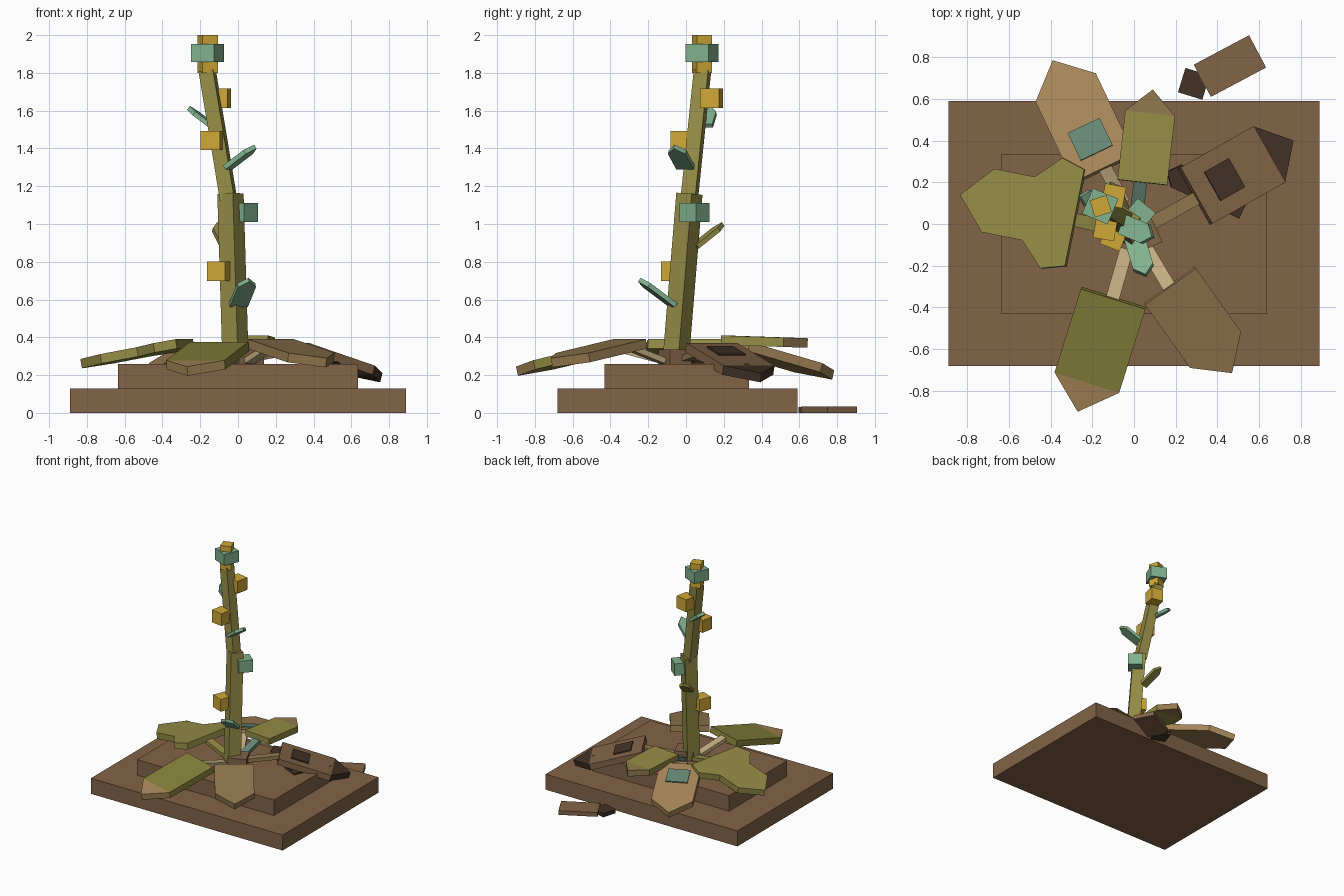
import bpy, bmesh
from math import radians
from mathutils import Vector, Matrix

cube = bpy.data.objects.get("Cube")
if cube:
    bpy.data.objects.remove(cube)


def material(name, rgb):
    """Flat material from 0-255 sRGB values."""
    lin = [((c / 255 + 0.055) / 1.055) ** 2.4 for c in rgb] + [1]
    m = bpy.data.materials.new(name)
    m.use_nodes = True
    m.diffuse_color = lin
    m.node_tree.nodes["Principled BSDF"].inputs["Base Color"].default_value = lin
    return m


BROWN = material("brown", (130, 99, 71))
DARK = material("dark_brown", (66, 50, 38))
TAN = material("tan", (168, 136, 90))
DULL_TAN = material("dull_tan", (146, 120, 78))
PALE = material("pale_tan", (196, 174, 130))
OLIVE = material("olive", (148, 140, 70))
MOSS = material("moss", (134, 130, 60))
GOLD = material("gold", (208, 168, 56))
TEAL = material("teal", (130, 178, 142))
GREY_TEAL = material("grey_teal", (104, 136, 118))


def add(name, bm, *mats):
    bmesh.ops.recalc_face_normals(bm, faces=bm.faces)
    mesh = bpy.data.meshes.new(name)
    bm.to_mesh(mesh)
    bm.free()
    for m in mats:
        mesh.materials.append(m)
    ob = bpy.data.objects.new(name, mesh)
    bpy.context.collection.objects.link(ob)
    return ob


def box(name, center, size, mat, turn=0):
    bm = bmesh.new()
    bmesh.ops.create_cube(bm, size=1, matrix=Matrix.Translation(center)
                          @ Matrix.Rotation(radians(turn), 4, 'Z')
                          @ Matrix.Diagonal((*size, 1)))
    return add(name, bm, mat)


def bar(name, p, q, width, mat, turn=0, depth=None):
    """Square or flat bar running from p to q."""
    p, q = Vector(p), Vector(q)
    d = q - p
    bm = bmesh.new()
    bmesh.ops.create_cube(bm, size=1, matrix=Matrix.Translation((p + q) / 2)
                          @ d.to_track_quat('Z', 'Y').to_matrix().to_4x4()
                          @ Matrix.Rotation(radians(turn), 4, 'Z')
                          @ Matrix.Diagonal((width, depth or width, d.length, 1)))
    return add(name, bm, mat)


def frame(p, q):
    """Matrix at p: x along the leaf, y across it, z out of its top."""
    p, q = Vector(p), Vector(q)
    x = (q - p).normalized()
    y = Vector((0, 0, 1)).cross(x).normalized()
    m = Matrix((x, y, x.cross(y))).transposed().to_4x4()
    m.translation = p
    return m, (q - p).length


def slab(bm, outline, thick, index=0):
    """Extrude a flat outline downwards from its top face."""
    top = [bm.verts.new((x, y, 0)) for x, y in outline]
    low = [bm.verts.new((x, y, -thick)) for x, y in outline]
    faces = [bm.faces.new(top), bm.faces.new(low[::-1])]
    for i in range(len(top)):
        j = (i + 1) % len(top)
        faces.append(bm.faces.new((top[i], low[i], low[j], top[j])))
    for f in faces:
        f.material_index = index


def leaf(name, p, q, width, point, mat, tip_mat=None, thick=0.05, barb=0, patch=None):
    """Flat leaf from p to its tip q, with a triangular point."""
    m, length = frame(p, q)
    h, s = width / 2, length - point
    bm = bmesh.new()
    slab(bm, [(0, -h), (s, -h), (s, h), (0, h)], thick)
    slab(bm, [(s, -h), (length, 0), (s, h)], thick, 1)
    if barb:  # flared shoulders at the inner end
        for k in (-1, 1):
            slab(bm, [(0, k * h), (0, k * (h + barb * 0.7)),
                      (barb, k * (h + barb)), (barb * 2, k * h)], thick)
    bm.transform(m)
    add(name, bm, mat, tip_mat or mat)
    if patch:
        bm = bmesh.new()
        x, w, l = patch[1:]
        slab(bm, [(x, -w / 2), (x + l, -w / 2), (x + l, w / 2), (x, w / 2)], 0.012)
        bm.transform(m @ Matrix.Translation((0, 0, 0.009)))
        add(name + "_patch", bm, patch[0])


# Stepped base and root block
box("base_lower", (0, -0.045, 0.065), (1.78, 1.27, 0.13), BROWN)
box("base_upper", (0, -0.048, 0.195), (1.27, 0.765, 0.13), BROWN)
box("root_block", (0.04, -0.05, 0.297), (0.145, 0.145, 0.075), BROWN, 25)

# Stem
bar("stem_lower", (-0.013, -0.055, 0.27), (-0.04, 0.018, 1.16), 0.1, OLIVE, 35)
bar("stem_upper", (-0.05, 0.017, 1.13), (-0.163, 0.087, 1.81), 0.078, OLIVE, 20)

# Blocks along the stem
box("top_bud", (-0.16, 0.085, 1.9), (0.085, 0.085, 0.2), GOLD, 18)
box("top_collar", (-0.162, 0.085, 1.905), (0.133, 0.133, 0.095), TEAL, -23)
for n, (at, turn) in enumerate((((-0.097, 0.135, 1.665), -11),
                                ((-0.138, -0.023, 1.442), -10),
                                ((-0.098, -0.065, 0.75), -22))):
    box(f"gold_bud_{n + 1}", at, (0.103, 0.103, 0.103), GOLD, turn)
box("teal_bud", (0.025, 0.045, 1.06), (0.113, 0.113, 0.1), TEAL, -40)

# Small leaves on the stem
for n, (p, q, mat) in enumerate((
        ((0, -0.06, 0.58), (0.055, -0.24, 0.715), TEAL),
        ((-0.06, 0.0, 1.31), (0.085, -0.06, 1.42), TEAL),
        ((-0.13, 0.1, 1.53), (-0.255, 0.13, 1.625), TEAL),
        ((-0.05, 0.04, 0.89), (-0.11, 0.19, 1.01), OLIVE))):
    leaf(f"stem_leaf_{n + 1}", p, q, 0.1 if n < 2 else 0.08, 0.05, mat, thick=0.025)

# Large spreading leaves
leaf("leaf_back_right", (-0.145, 0.27, 0.375), (-0.39, 0.785, 0.225), 0.32, 0.15, TAN,
     patch=(GREY_TEAL, 0.08, 0.17, 0.15))
leaf("leaf_back", (0.04, 0.2, 0.41), (0.09, 0.645, 0.395), 0.24, 0.115, OLIVE, DULL_TAN)
leaf("leaf_left", (0.3, 0.137, 0.37), (0.765, 0.4, 0.21), 0.31, 0.14, BROWN, DARK,
     patch=(DARK, 0.09, 0.16, 0.14))
leaf("leaf_right", (-0.285, 0.03, 0.39), (-0.835, 0.14, 0.285), 0.31, 0.14, OLIVE, barb=0.115)
leaf("leaf_front", (-0.1, -0.36, 0.375), (-0.27, -0.9, 0.245), 0.325, 0.15, MOSS, TAN)
leaf("leaf_front_left", (0.175, -0.3, 0.39), (0.47, -0.715, 0.29), 0.3, 0.14, DULL_TAN)
leaf("torn_underleaf", (0.53, 0.08, 0.27), (0.16, 0.25, 0.33), 0.12, 0.05, DARK, thick=0.03)

# Leaf stalks
for name, p, q, mat in (
        ("back_right", (-0.05, 0.1, 0.3), (-0.155, 0.3, 0.36), PALE),
        ("back", (0.01, 0.03, 0.3), (0.035, 0.24, 0.385), GREY_TEAL),
        ("left", (0.06, -0.01, 0.3), (0.33, 0.14, 0.35), DULL_TAN),
        ("right", (-0.06, -0.03, 0.3), (-0.33, 0.03, 0.365), OLIVE),
        ("front", (-0.035, -0.12, 0.29), (-0.11, -0.38, 0.36), PALE),
        ("front_left", (0.06, -0.12, 0.29), (0.18, -0.32, 0.37), PALE)):
    leaf(f"stalk_{name}", p, q, 0.065, 0.01, mat, thick=0.03)

# Fallen leaf behind the base
box("fallen_leaf", (0.46, 0.757, 0.0175), (0.3, 0.175, 0.035), BROWN, 28)
box("fallen_leaf_tip", (0.287, 0.672, 0.016), (0.122, 0.122, 0.032), DARK, -17)
